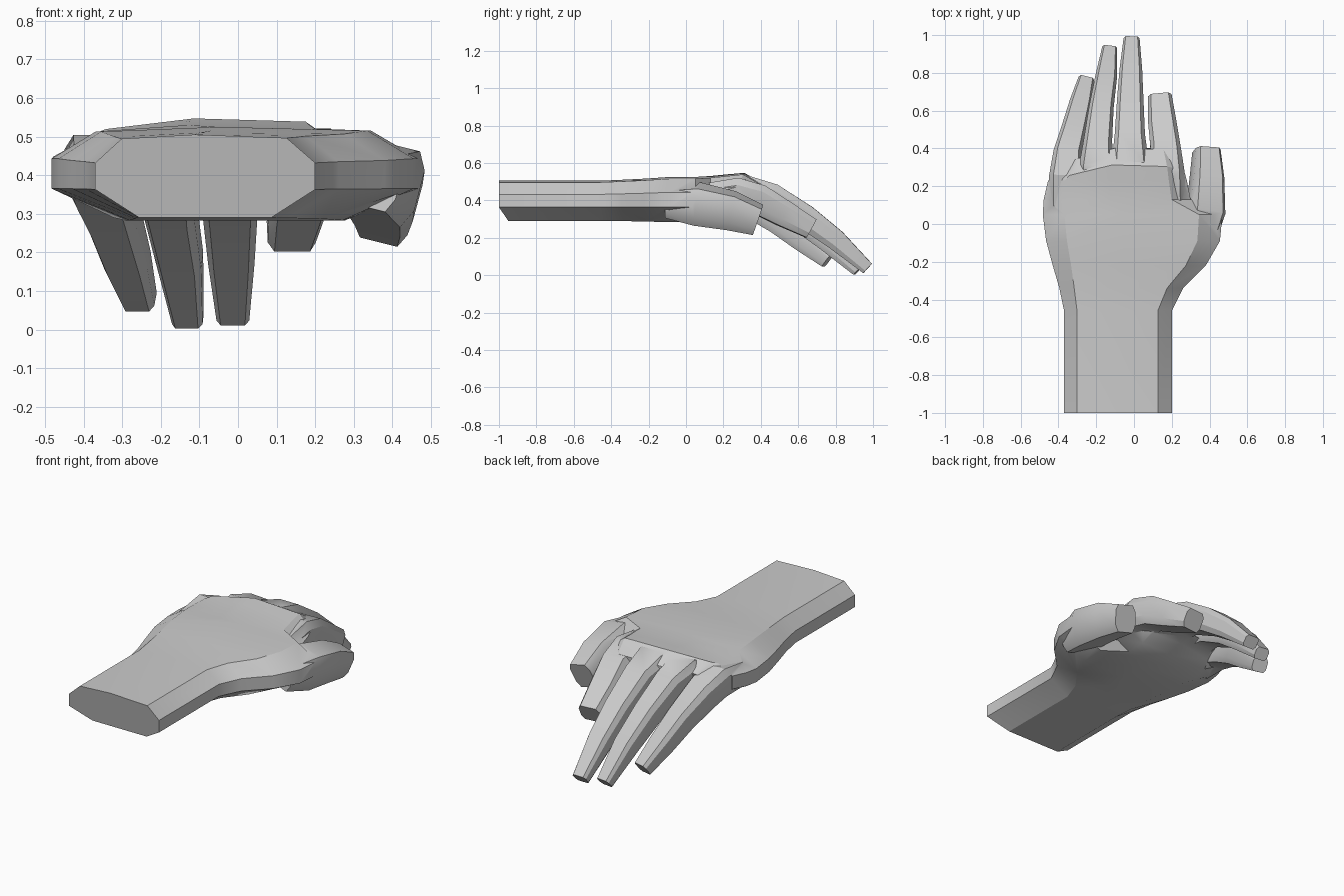
import bpy, bmesh
from mathutils import Vector

if "Cube" in bpy.data.objects:
    bpy.data.objects.remove(bpy.data.objects["Cube"])


def loft(name, rings):
    """Skin a list of equal-length point rings into a closed solid."""
    bm = bmesh.new()
    loops = [[bm.verts.new(p) for p in r] for r in rings]
    n = len(loops[0])
    for a, b in zip(loops, loops[1:]):
        for i in range(n):
            j = (i + 1) % n
            bm.faces.new((a[i], a[j], b[j], b[i]))
    bm.faces.new(loops[0][::-1])
    bm.faces.new(loops[-1])
    bmesh.ops.recalc_face_normals(bm, faces=bm.faces)
    me = bpy.data.meshes.new(name)
    bm.to_mesh(me)
    bm.free()
    ob = bpy.data.objects.new(name, me)
    bpy.context.collection.objects.link(ob)
    return ob


# faceted digit section (side, up), in half-size units
DIGIT = [(-1, -.5), (-1, .55), (-.74, 1), (.74, 1), (1, .55), (1, -.5), (.74, -1), (-.74, -1)]


def digit(name, path, tilt=0.0):
    """Sweep the section along (x, y, z, width, thickness) stations."""
    pts = [Vector(p[:3]) for p in path]
    rings = []
    for i, p in enumerate(path):
        t = (pts[min(i + 1, len(pts) - 1)] - pts[max(i - 1, 0)]).normalized()
        side = t.cross(Vector((tilt, 0, 1))).normalized()
        up = side.cross(t)
        rings.append([pts[i] + side * u * p[3] / 2 + up * v * p[4] / 2 for u, v in DIGIT])
    return loft(name, rings)


# forearm and palm with the thumb mound: stations (y, left, right, bottom, top)
SECTION = [(0, .34), (0, .66), (.12, .95), (.45, 1), (.87, .96),
           (1, .66), (1, .34), (.8, 0), (.5, 0), (.2, 0)]
stations = [(-1, -.37, .20, .29, .505), (-.46, -.37, .20, .29, .505),
            (-.34, -.395, .26, .289, .51), (-.22, -.43, .38, .287, .516),
            (-.09, -.465, .455, .283, .525), (.05, -.483, .468, .283, .525),
            (.13, -.478, .30, .29, .53), (.23, -.455, .28, .305, .54),
            (.32, -.425, .265, .335, .547), (.41, -.37, .235, .36, .492)]
rings = []
for y, l, r, b, t in stations:
    ring = []
    for u, v in SECTION:
        yy = y
        if y == -1 and v == 0:
            yy += .05                       # slanted cut at the wrist end
        if y > .3:
            yy -= .25 * (u - .62) ** 2      # bowed knuckle line
        if y > .1 and u == .12:
            v -= .08                        # knuckles fall towards the little finger
        ring.append((l + (r - l) * u, yy, b + (t - b) * v))
    rings.append(ring)
hand = loft("hand", rings)

# fingers and thumb
parts = [
    digit("little_finger", [(-.362, .10, .41, .17, .14), (-.362, .25, .422, .175, .165),
                            (-.355, .36, .38, .15, .155),
                            (-.32, .50, .285, .13, .13), (-.287, .63, .18, .115, .11),
                            (-.255, .758, .078, .085, .08)]),
    digit("ring_finger", [(-.20, .15, .42, .18, .16), (-.20, .31, .44, .18, .175),
                          (-.192, .43, .412, .15, .15),
                          (-.175, .60, .31, .13, .13), (-.15, .76, .18, .115, .11),
                          (-.13, .922, .027, .08, .068)]),
    digit("middle_finger", [(-.02, .15, .42, .20, .16), (-.02, .33, .445, .195, .175),
                            (-.022, .46, .415, .16, .15),
                            (-.02, .64, .31, .14, .13), (-.017, .80, .19, .12, .11),
                            (-.013, .971, .036, .085, .068)]),
    digit("index_finger", [(.165, .10, .41, .22, .16), (.165, .28, .433, .205, .175),
                           (.168, .39, .405, .16, .16),
                           (.152, .52, .33, .15, .14), (.138, .667, .25, .125, .11)]),
    digit("thumb", [(.35, -.10, .39, .14, .15), (.378, .06, .38, .19, .205),
                    (.385, .24, .345, .165, .19), (.383, .385, .295, .135, .15)], tilt=.25),
]

# merge the digits into the palm
bpy.context.view_layer.objects.active = hand
hand.select_set(True)
for p in parts:
    m = hand.modifiers.new(p.name, 'BOOLEAN')
    m.operation = 'UNION'
    m.solver = 'EXACT'
    m.object = p
    bpy.ops.object.modifier_apply(modifier=m.name)
    bpy.data.objects.remove(p)
bpy.ops.object.shade_smooth_by_angle(angle=0.5)
